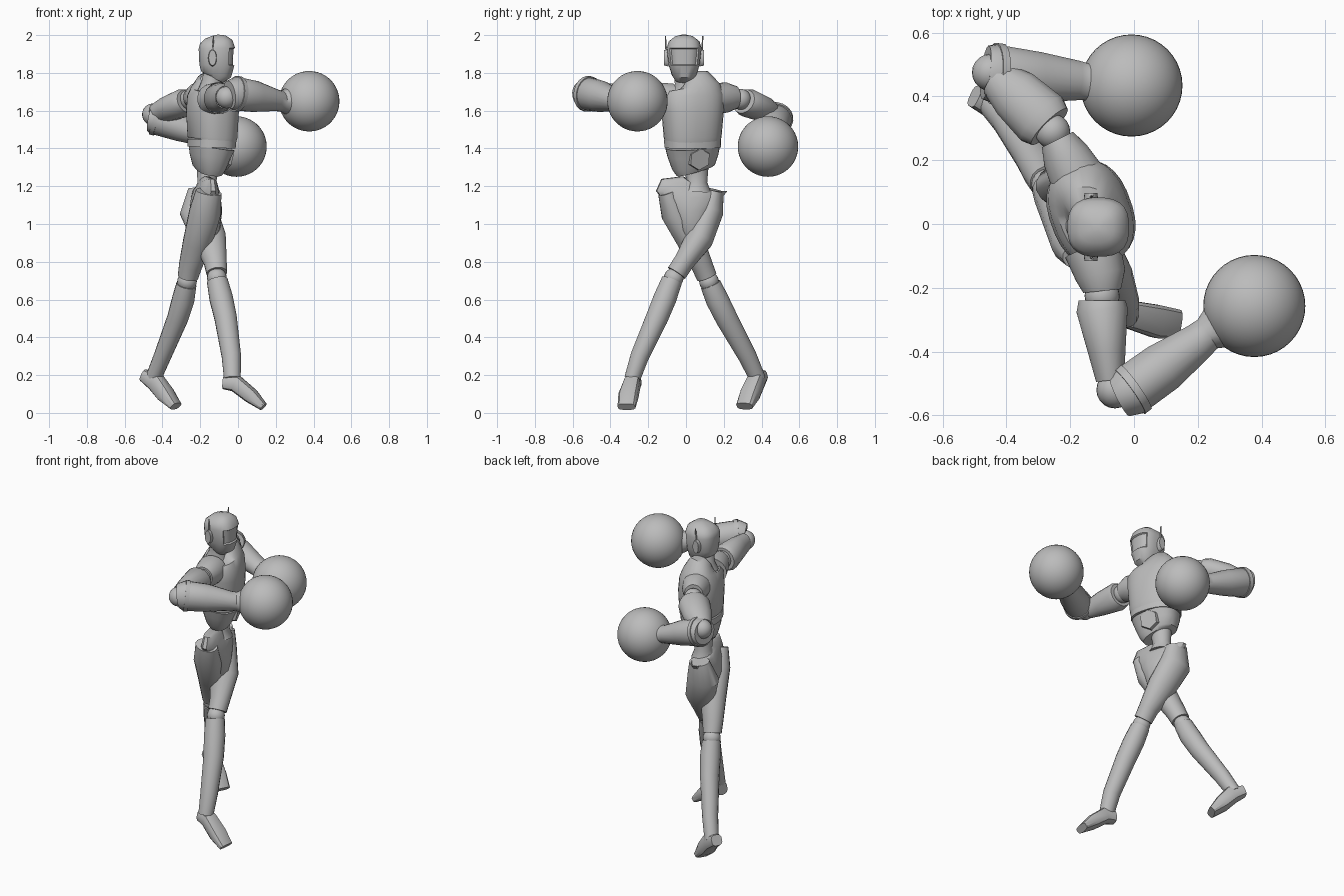
import bpy, bmesh, math
from mathutils import Vector, Matrix

default_cube = bpy.data.objects.get("Cube")
if default_cube:
    bpy.data.objects.remove(default_cube, do_unlink=True)

grey = bpy.data.materials.new("plain grey")
grey.use_nodes = True
grey.diffuse_color = (.5, .5, .5, 1)
for node in grey.node_tree.nodes:
    if node.type == 'BSDF_PRINCIPLED':
        node.inputs["Base Color"].default_value = grey.diffuse_color

UP = Vector((0, 0, 1))
AHEAD = Vector((1, 0, 0))


def facing(degrees):
    return Matrix.Rotation(math.radians(degrees), 3, 'Z') @ AHEAD


def finish(name, bm, angle=40):
    """Turn a bmesh into a shaded grey object."""
    bmesh.ops.recalc_face_normals(bm, faces=bm.faces)
    mesh = bpy.data.meshes.new(name)
    bm.to_mesh(mesh)
    bm.free()
    mesh.materials.append(grey)
    obj = bpy.data.objects.new(name, mesh)
    bpy.context.collection.objects.link(obj)
    bpy.ops.object.select_all(action='DESELECT')
    obj.select_set(True)
    bpy.context.view_layer.objects.active = obj
    bpy.ops.object.shade_smooth_by_angle(angle=math.radians(angle))
    return obj


def loft_mesh(stations, ref, sides, power):
    """Skin rings (x, y, z, radius along ref, radius across) along a path."""
    bm = bmesh.new()
    centres = [Vector(s[:3]) for s in stations]
    rings = []
    for i, station in enumerate(stations):
        before, after = centres[max(i - 1, 0)], centres[min(i + 1, len(centres) - 1)]
        tangent = (after - before).normalized()
        u = (ref - tangent * ref.dot(tangent)).normalized()
        v = tangent.cross(u)
        ring = []
        for k in range(sides):
            angle = math.tau * (k + .5) / sides
            c, s = (math.copysign(abs(f(angle)) ** (2 / power), f(angle))
                    for f in (math.cos, math.sin))
            ring.append(bm.verts.new(centres[i] + u * c * station[3] + v * s * station[4]))
        rings.append(ring)
    for low, high in zip(rings, rings[1:]):
        for k in range(sides):
            n = (k + 1) % sides
            bm.faces.new((low[k], low[n], high[n], high[k]))
    bm.faces.new(rings[0])
    bm.faces.new(rings[-1])
    bmesh.ops.recalc_face_normals(bm, faces=bm.faces)
    return bm


def loft(name, stations, ref=AHEAD, sides=20, power=2.0, angle=40):
    return finish(name, loft_mesh(stations, ref, sides, power), angle)


def ball(name, centre, radius, segments=20):
    bm = bmesh.new()
    bmesh.ops.create_uvsphere(bm, u_segments=segments, v_segments=segments // 2 + 2,
                              radius=radius, matrix=Matrix.Translation(centre))
    return finish(name, bm)


def disc(name, centre, axis, radius, depth, sides=20, stretch=1.0):
    """Bevelled short cylinder, stretched vertically if asked."""
    bm = bmesh.new()
    bmesh.ops.create_cone(bm, cap_ends=True, segments=sides, radius1=radius,
                          radius2=radius * .88, depth=depth)
    turn = Vector(axis).to_track_quat('Z', 'Y').to_matrix().to_4x4()
    place = Matrix.Translation(centre) @ Matrix.Diagonal((1, 1, stretch, 1)) @ turn
    bmesh.ops.transform(bm, matrix=place, verts=bm.verts)
    return finish(name, bm, 25)


# Head with a recessed visor
head = loft_mesh([
    (-.125, -.01, 1.77, .05, .05), (-.115, -.01, 1.79, .08, .065),
    (-.112, -.01, 1.84, .093, .082), (-.112, -.01, 1.93, .097, .093),
    (-.115, -.01, 1.965, .087, .082), (-.118, -.01, 1.99, .055, .05),
    (-.12, -.01, 2.0, .015, .015)], AHEAD, 24, 2.6)
visor = [f for f in head.faces
         if f.normal.x > .45 and 1.85 < f.calc_center_median().z < 1.92]
bmesh.ops.inset_region(head, faces=visor, thickness=.006, depth=-.008)
finish("head", head)
loft("neck", [(-.145, .0, 1.7, .07, .075), (-.14, .0, 1.745, .055, .06),
              (-.13, -.01, 1.81, .05, .055)])
for side, label in ((1, "left"), (-1, "right")):
    y = -.01 + side * .094
    disc(label + "_ear", (-.135, y, 1.88), (0, side, 0), .023, .025, stretch=2)
    loft(label + "_antenna", [(-.135, y, 1.9, .006, .005),
                              (-.13, y + side * .005, 1.995, .003, .003)], sides=6)

# Twisted torso: chest, narrower belly under a stepped seam, waist
TWIST = facing(20)
loft("chest", [
    (-.138, .035, 1.44, .118, .148), (-.135, .035, 1.46, .124, .152),
    (-.135, .035, 1.6, .13, .165), (-.135, .035, 1.68, .122, .168),
    (-.135, .033, 1.72, .102, .15), (-.137, .025, 1.74, .08, .115),
    (-.14, .01, 1.75, .06, .07)], TWIST, 28, 2.4)
loft("belly", [
    (-.155, .045, 1.28, .065, .1), (-.152, .04, 1.3, .08, .115),
    (-.148, .037, 1.36, .1, .135), (-.14, .035, 1.41, .115, .145)], TWIST, 28, 2.4)
loft("belly_band", [(-.14, .035, 1.405, .119, .149),
                    (-.138, .035, 1.445, .12, .15)], TWIST, 28, 2.4)
disc("belly_plate", (-.06, .07, 1.345), TWIST - UP * .25, .066, .03, sides=6)
loft("waist", [(-.165, .055, 1.17, .07, .08), (-.165, .058, 1.22, .05, .055),
               (-.16, .055, 1.3, .06, .065)])

# Pelvis flaring into pointed hip wings
loft("pelvis", [
    (-.17, .04, .9, .04, .04), (-.17, .035, .97, .075, .075),
    (-.17, .03, 1.07, .085, .12), (-.17, .03, 1.14, .075, .165),
    (-.17, .03, 1.175, .06, .195), (-.17, .03, 1.2, .05, .17),
    (-.168, .04, 1.215, .04, .07)], facing(12), 16)

# Legs crossing in a long stride
LEGS = {
    "front": dict(
        thigh=[(-.2, .15, 1.18, .065, .05), (-.21, .125, 1.07, .1, .075),
               (-.15, .07, .92, .09, .075), (-.12, -.01, .8, .062, .056),
               (-.112, -.05, .74, .055, .055)],
        knee=(-.112, -.065, .715),
        shin=[(-.11, -.075, .7, .056, .056), (-.09, -.11, .61, .063, .062),
              (-.065, -.155, .5, .06, .06), (-.035, -.245, .3, .052, .05),
              (-.03, -.285, .18, .045, .043)],
        foot=[(-.075, -.27, .16, .035, .035), (-.01, -.285, .155, .045, .045),
              (.07, -.305, .09, .04, .053), (.135, -.315, .032, .022, .048)]),
    "rear": dict(
        thigh=[(-.155, -.1, 1.17, .07, .05), (-.175, -.06, 1.06, .085, .075),
               (-.215, .03, .9, .078, .072), (-.252, .085, .78, .062, .058),
               (-.265, .11, .72, .055, .055)],
        knee=(-.27, .122, .695),
        shin=[(-.273, .13, .68, .054, .056), (-.29, .165, .6, .06, .062),
              (-.32, .215, .5, .056, .06), (-.4, .325, .3, .046, .05),
              (-.45, .38, .18, .042, .043)],
        foot=[(-.5, .4, .2, .033, .035), (-.435, .37, .165, .05, .045),
              (-.385, .34, .1, .045, .052), (-.33, .31, .035, .024, .048)]),
}
for label, leg in LEGS.items():
    loft(label + "_thigh", leg["thigh"], sides=16)
    ball(label + "_knee", leg["knee"], .052)
    loft(label + "_shin", leg["shin"], sides=16)
    loft(label + "_foot", leg["foot"], UP, sides=12, power=3, angle=30)

# Arms: shoulder cap, upper sleeve, elbow, forearm and round glove
ARMS = {
    "left": dict(
        cap=[(-.17, .13, 1.66, .085, .09), (-.215, .215, 1.67, .08, .075),
             (-.24, .265, 1.67, .06, .055)],
        shoulder=(-.255, .29, 1.66),
        sleeve=[(-.265, .305, 1.65, .065, .08), (-.29, .33, 1.64, .075, .095),
                (-.37, .405, 1.61, .068, .085), (-.43, .455, 1.585, .055, .06)],
        elbow=(-.45, .475, 1.58),
        forearm=[(-.465, .475, 1.565, .075, .085), (-.44, .472, 1.56, .086, .092),
                 (-.3, .46, 1.51, .075, .08), (-.18, .45, 1.465, .055, .063),
                 (-.15, .446, 1.455, .052, .058), (-.09, .44, 1.43, .095, .095)],
        glove=(-.008, .434, 1.41)),
    "right": dict(
        cap=[(-.13, -.08, 1.66, .085, .09), (-.105, -.16, 1.67, .08, .08),
             (-.1, -.21, 1.67, .06, .06)],
        shoulder=(-.1, -.225, 1.665),
        sleeve=[(-.1, -.24, 1.665, .07, .075), (-.1, -.27, 1.665, .085, .082),
                (-.085, -.4, 1.67, .075, .06), (-.075, -.49, 1.67, .058, .045)],
        elbow=(-.06, -.52, 1.67),
        forearm=[(-.045, -.54, 1.685, .075, .07), (-.015, -.525, 1.69, .09, .082),
                 (.09, -.45, 1.675, .083, .08), (.2, -.37, 1.655, .058, .06),
                 (.23, -.345, 1.65, .055, .055), (.3, -.3, 1.65, .095, .095)],
        glove=(.377, -.257, 1.65)),
}
for label, arm in ARMS.items():
    loft(label + "_shoulder_cap", arm["cap"], UP)
    ball(label + "_shoulder", arm["shoulder"], .055)
    loft(label + "_upper_arm", arm["sleeve"], UP, sides=16)
    ball(label + "_elbow", arm["elbow"], .058)
    loft(label + "_forearm", arm["forearm"], UP)
    ball(label + "_glove", arm["glove"], .16, 40)
    # Raised cuff where the forearm begins
    x, y, z, tall, wide = arm["forearm"][1]
    along = (Vector(arm["forearm"][2][:3]) - Vector((x, y, z))).normalized() * .025
    loft(label + "_cuff", [(x, y, z, tall + .005, wide + .005),
                           (x + along.x, y + along.y, z + along.z, tall + .004, wide + .004)], UP)
